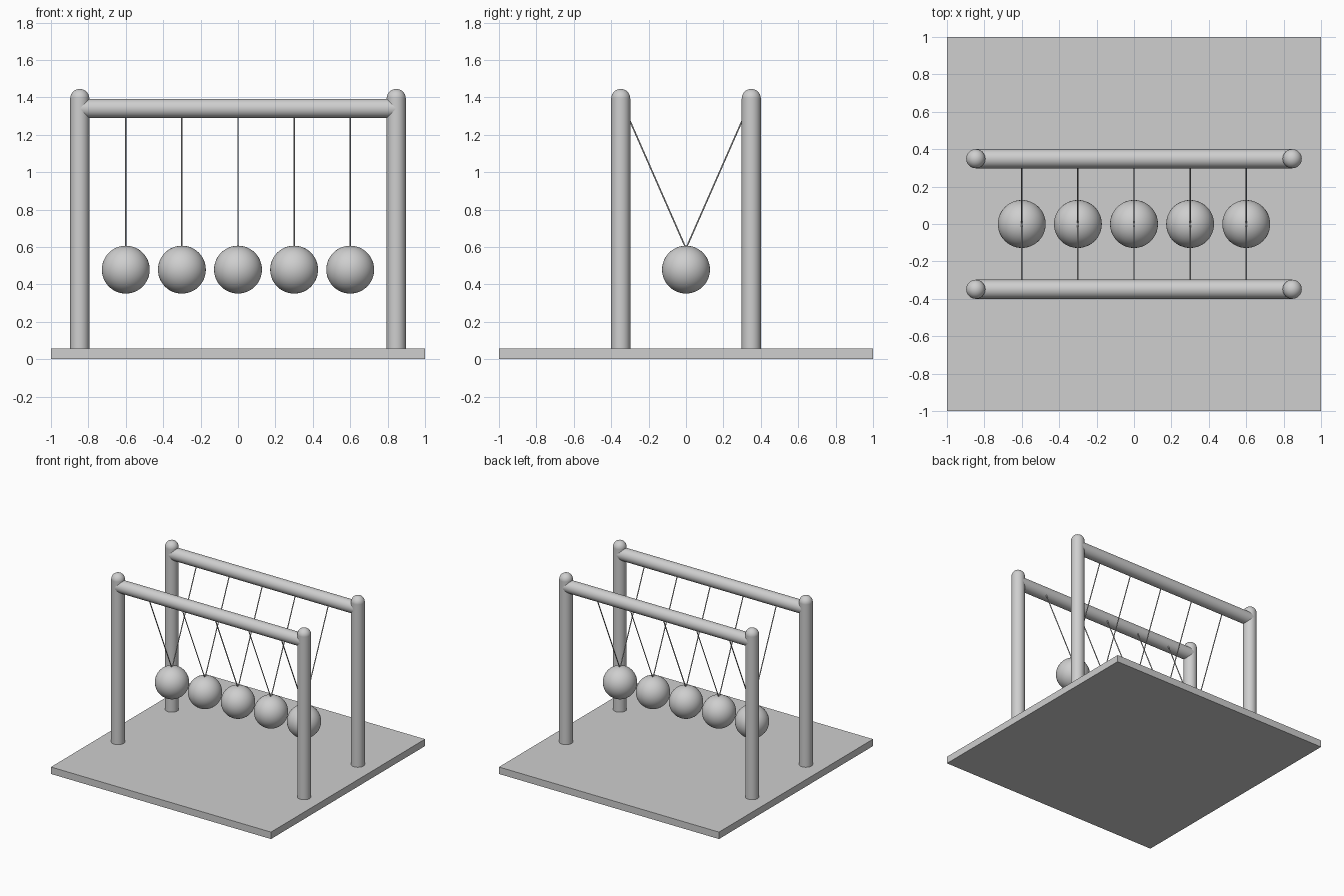
import bpy
from mathutils import Vector

if "Cube" in bpy.data.objects:
    bpy.data.objects.remove(bpy.data.objects["Cube"])

R = 0.051                      # frame tube radius
POST_X, POST_Y = 0.846, 0.349  # post centres
CAP_Z, BAR_Z = 1.394, 1.341
BALL_Z, BALL_R = 0.479, 0.128

grey = bpy.data.materials.new("light grey")
grey.diffuse_color = (0.62, 0.62, 0.62, 1)
grey.use_nodes = True
grey.node_tree.nodes["Principled BSDF"].inputs["Base Color"].default_value = grey.diffuse_color


def finish(name, smooth=True):
    ob = bpy.context.object
    ob.name = name
    ob.data.materials.append(grey)
    if smooth:
        bpy.ops.object.shade_smooth_by_angle()
    return ob


def rod(name, a, b, radius, sides=48):
    a, b = Vector(a), Vector(b)
    bpy.ops.mesh.primitive_cylinder_add(vertices=sides, radius=radius,
                                        depth=(b - a).length, location=(a + b) / 2)
    ob = finish(name)
    ob.rotation_euler = (b - a).to_track_quat('Z', 'Y').to_euler()


def ball(name, loc, radius):
    bpy.ops.mesh.primitive_uv_sphere_add(segments=48, ring_count=24,
                                         radius=radius, location=loc)
    finish(name)


# Base plate
bpy.ops.mesh.primitive_cube_add(size=1, location=(0, 0, 0.0285))
plate = finish("base_plate", smooth=False)
plate.scale = (2, 2, 0.057)

# Frame: two posts with round caps and one bar on each side
for sy, side in ((-1, "front"), (1, "back")):
    y = sy * POST_Y
    for sx, end in ((-1, "left"), (1, "right")):
        x = sx * POST_X
        rod(f"{side}_{end}_post", (x, y, 0.03), (x, y, CAP_Z), R)
        ball(f"{side}_{end}_post_cap", (x, y, CAP_Z), R)
    rod(f"{side}_bar", (-POST_X, y, BAR_Z), (POST_X, y, BAR_Z), R)

# Hanging balls, each on a V of two strings
for i in range(5):
    x = (i - 2) * 0.3
    ball(f"ball_{i + 1}", (x, 0, BALL_Z), BALL_R)
    for sy, side in ((-1, "front"), (1, "back")):
        rod(f"{side}_string_{i + 1}", (x, 0, 0.592),
            (x, sy * 0.335, 1.355), 0.004, 12)
